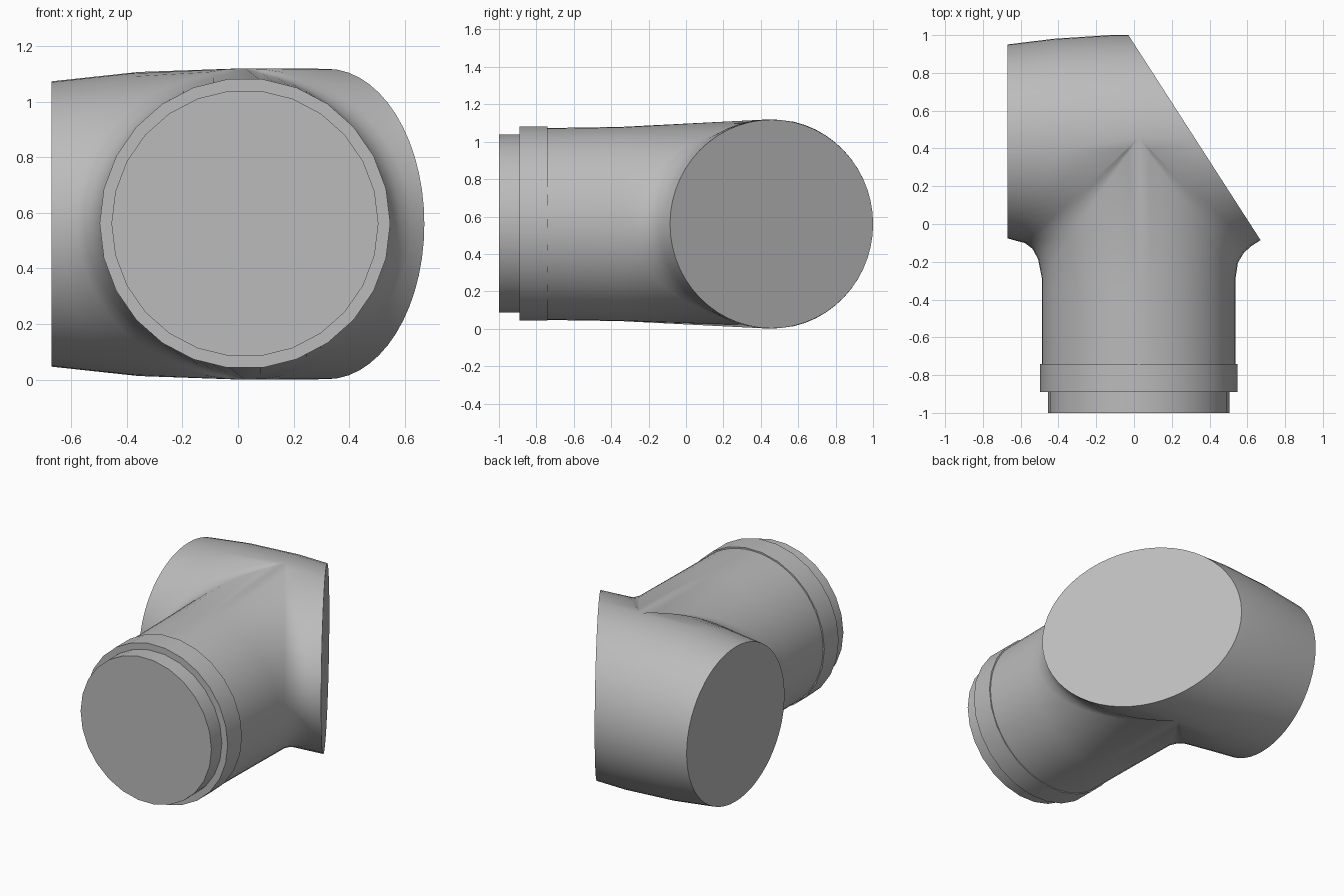
import bpy, bmesh
from math import pi, sin, cos, sqrt

cube = bpy.data.objects.get("Cube")
if cube:
    bpy.data.objects.remove(cube, do_unlink=True)

grey = bpy.data.materials.new("plain grey")
grey.use_nodes = True
grey.diffuse_color = (0.5, 0.5, 0.5, 1)
grey.node_tree.nodes["Principled BSDF"].inputs["Base Color"].default_value = (0.5, 0.5, 0.5, 1)

MID_Z = 0.56
LEFT_X, CUT_X = -0.67, 0.32      # square end and centre of the slanted end
BRANCH_X, BRANCH_R = 0.025, 0.513
STEPS = 28


def lerp(a, b, t):
    return a + (b - a) * t


def finish(obj, name):
    obj.name = name
    obj.data.materials.append(grey)
    bpy.ops.object.select_all(action='DESELECT')
    obj.select_set(True)
    bpy.context.view_layer.objects.active = obj
    bpy.ops.object.shade_smooth_by_angle(angle=pi / 5)


def cross_point(x, c, side):
    """Point of the cross pipe as x, y, vertical radius; side -1 front, 1 back."""
    r = 0.56 - 0.047 * (x / LEFT_X) ** 2 if x < 0 else 0.558
    k = min(1, (x - LEFT_X) / 0.64)
    return x, 0.4375 + 0.02 * k + side * (r - 0.015 * k) * c, r


def outline(c):
    """Plan outline of the tee at one height; c shrinks to 0 at top and bottom."""
    pts = []
    corner_y = cross_point(BRANCH_X, c, -1)[1]

    # Rounded inside corner from the cross pipe to the branch
    def fillet(side, offsets):
        return [(BRANCH_X + side * (BRANCH_R + dx) * c, corner_y - dy * c,
                 0.56 - drop * sqrt(c)) for dx, dy, drop in offsets]

    left = fillet(-1, [(0.09, 0.015, 0.0), (0.05, 0.045, 0.012),
                       (0.02, 0.10, 0.028), (0, 0.20, 0.043)])
    right = fillet(1, [(0.085, 0.03, 0.0), (0.045, 0.065, 0.015),
                       (0.012, 0.12, 0.03), (0, 0.20, 0.043)])
    pts.append(cross_point(LEFT_X, c, -1))
    x, y, r = cross_point(lerp(LEFT_X, left[0][0], 0.45), c, -1)
    pts.append((x, lerp(y, left[0][1], 0.4 * c), r))
    pts += left
    for side in (-1, 1):
        ys = [(-0.35, 0.519), (-0.8, 0.512)]
        for y, r in (ys if side < 0 else reversed(ys)):
            pts.append((BRANCH_X + side * BRANCH_R * c, y, r))
    pts += reversed(right)

    # Slanted end, then back wall
    front = cross_point(CUT_X, c, -1)
    back = cross_point(CUT_X, c, 1)
    pts.append((CUT_X + 0.35 * c, front[1], front[2]))
    pts.append((CUT_X - 0.35 * c, back[1], back[2]))
    mid = BRANCH_X - 0.15 * c
    for x in (mid, lerp(LEFT_X, mid, 0.45), LEFT_X):
        pts.append(cross_point(x, c, 1))
    return pts


# Tee body: plan outlines lofted from bottom to top
bm = bmesh.new()
rings = []
for i in range(STEPS + 1):
    a = pi * (i / STEPS - 0.5)
    c = max(0, cos(a)) if 0 < i < STEPS else 0
    rings.append([bm.verts.new((x, y, MID_Z + r * sin(a))) for x, y, r in outline(c)])
for low, high in zip(rings, rings[1:]):
    n = len(low)
    for j in range(n):
        k = (j + 1) % n
        bm.faces.new((low[j], low[k], high[k], high[j]))
bmesh.ops.remove_doubles(bm, verts=bm.verts, dist=0.003)
bmesh.ops.recalc_face_normals(bm, faces=bm.faces)
mesh = bpy.data.meshes.new("tee_body")
bm.to_mesh(mesh)
bm.free()
body = bpy.data.objects.new("tee_body", mesh)
bpy.context.collection.objects.link(body)
finish(body, "tee_body")

# Collar and spigot on the front branch
for name, radius, y0, y1 in (("branch_collar", 0.5225, -0.89, -0.74),
                             ("branch_spigot", 0.48, -1.0, -0.85)):
    bpy.ops.mesh.primitive_cylinder_add(
        vertices=26, radius=radius, depth=y1 - y0,
        location=(BRANCH_X, (y0 + y1) / 2, MID_Z + 0.002),
        rotation=(pi / 2, pi / 2, 0))
    finish(bpy.context.object, name)
